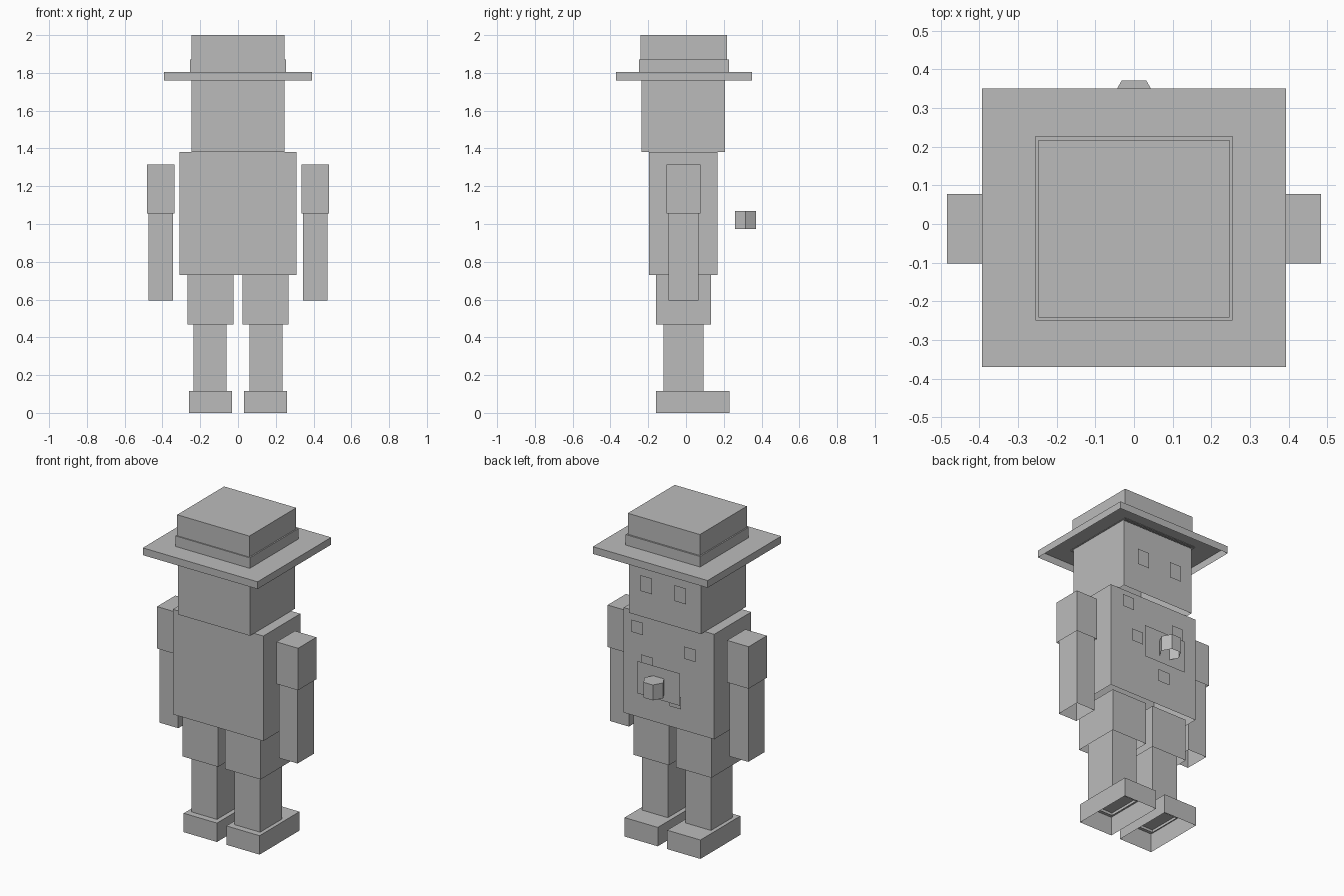
import bpy, bmesh, math

if "Cube" in bpy.data.objects:
    bpy.data.objects.remove(bpy.data.objects["Cube"])

grey = bpy.data.materials.new("plain grey")
grey.diffuse_color = (0.5, 0.5, 0.5, 1)
grey.use_nodes = True
grey.node_tree.nodes["Principled BSDF"].inputs["Base Color"].default_value = grey.diffuse_color


def finish(name, bm):
    mesh = bpy.data.meshes.new(name)
    bm.to_mesh(mesh)
    bm.free()
    mesh.materials.append(grey)
    ob = bpy.data.objects.new(name, mesh)
    bpy.context.collection.objects.link(ob)
    return ob


def open_bottom(bm):
    """Remove the faces that point straight down; the blocks are hollow shells."""
    bm.normal_update()
    down = [f for f in bm.faces if f.normal.z < -0.9]
    bmesh.ops.delete(bm, geom=down, context='FACES_ONLY')


def block(name, x, y, z):
    """Flat-sided shell between the given (min, max) ranges."""
    bm = bmesh.new()
    bmesh.ops.create_cube(bm, size=1)
    for v in bm.verts:
        for i, (lo, hi) in enumerate((x, y, z)):
            v.co[i] = hi if v.co[i] > 0 else lo
    open_bottom(bm)
    return finish(name, bm)


def pair(name, x, y, z):
    """Right block and its mirror image."""
    block("right_" + name, x, y, z)
    block("left_" + name, (-x[1], -x[0]), y, z)


def plate(name, x, y, z):
    """Single flat face looking towards +y."""
    bm = bmesh.new()
    corners = [(x[0], z[0]), (x[0], z[1]), (x[1], z[1]), (x[1], z[0])]
    bm.faces.new([bm.verts.new((px, y, pz)) for px, pz in corners])
    return finish(name, bm)


# Hat
block("hat_crown", (-0.247, 0.247), (-0.242, 0.217), (1.80, 2.0))
block("hat_band", (-0.255, 0.255), (-0.249, 0.227), (1.80, 1.87))
block("hat_brim", (-0.393, 0.393), (-0.37, 0.35), (1.76, 1.805))

# Head and torso
block("head", (-0.247, 0.247), (-0.235, 0.207), (1.38, 1.80))
block("torso", (-0.31, 0.31), (-0.195, 0.167), (0.73, 1.38))

# Arms
pair("upper_arm", (0.335, 0.483), (-0.102, 0.077), (1.055, 1.315))
pair("lower_arm", (0.345, 0.473), (-0.092, 0.066), (0.595, 1.10))

# Legs and feet
pair("thigh", (0.024, 0.267), (-0.16, 0.133), (0.467, 0.73))
pair("shin", (0.06, 0.236), (-0.12, 0.092), (0.10, 0.52))
pair("foot", (0.032, 0.26), (-0.16, 0.23), (0.0, 0.117))

# Eyes
for side in (-1, 1):
    cx = side * 0.117
    plate("eye", (cx - 0.04, cx + 0.04), 0.222, (1.545, 1.643))

# Small square patches on the chest: centre x, centre z
for cx, cz in ((0.20, 1.295), (-0.158, 1.225), (0.135, 1.097), (-0.06, 0.905)):
    plate("chest_patch", (cx - 0.04, cx + 0.04), 0.19, (cz - 0.038, cz + 0.038))

# Large plate in front of the chest, with a six-sided knob
plate("chest_plate", (-0.145, 0.145), 0.268, (0.932, 1.132))
bm = bmesh.new()
bmesh.ops.create_cone(bm, cap_ends=True, segments=6, radius1=0.064, radius2=0.064, depth=0.095)
# Turn so that two corners lie on the x axis
top = max(bm.verts, key=lambda v: v.co.x)
turn = -math.atan2(top.co.y, top.co.x)
for v in bm.verts:
    cx, cy = v.co.x, v.co.y
    v.co.x = cx * math.cos(turn) - cy * math.sin(turn)
    v.co.y = cx * math.sin(turn) + cy * math.cos(turn) + 0.315
    v.co.z += 1.022
open_bottom(bm)
finish("chest_knob", bm)
